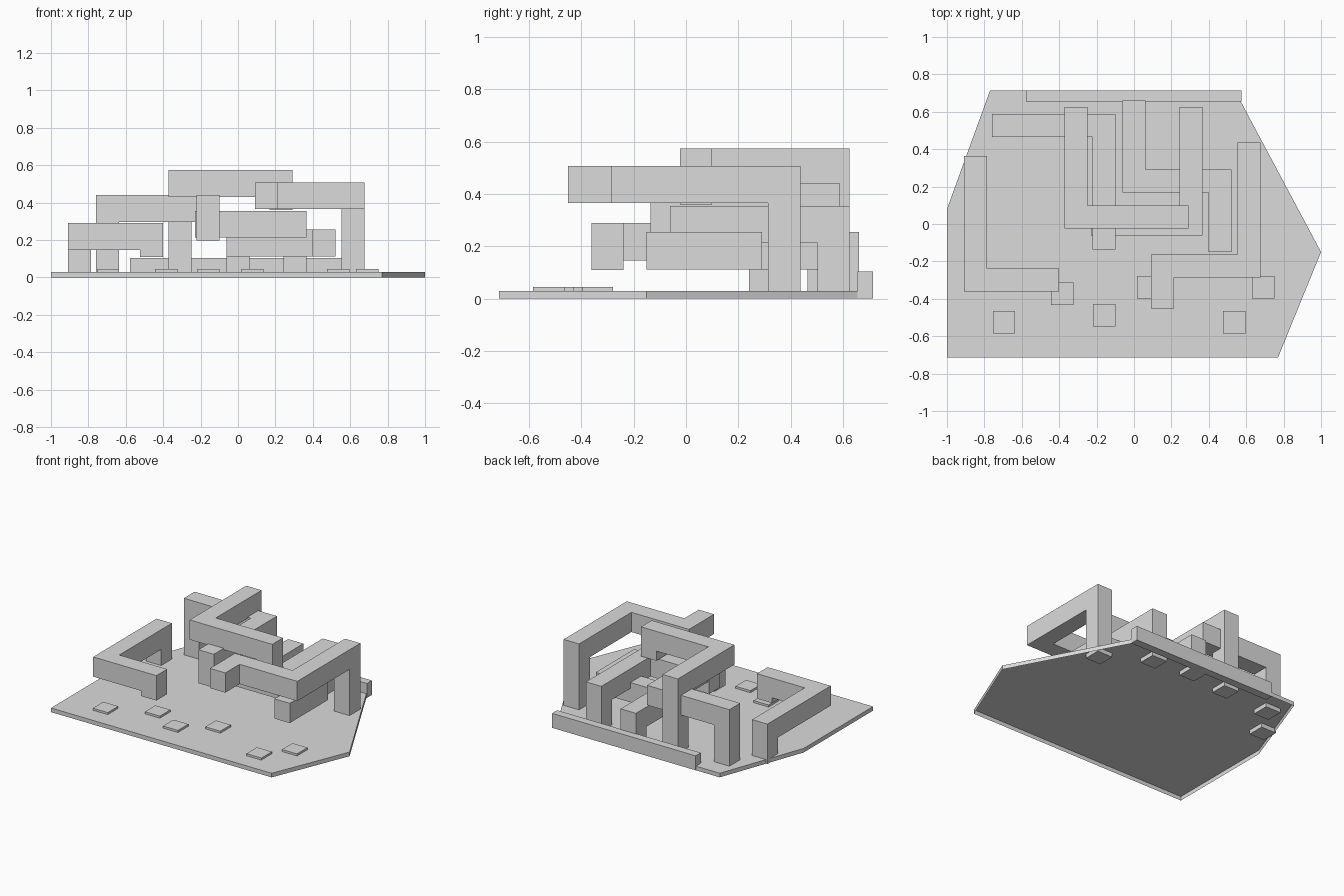
import bpy
import bmesh
from mathutils import Vector

cube = bpy.data.objects.get("Cube")
if cube:
    bpy.data.objects.remove(cube, do_unlink=True)

GROUND = 0.03     # top of the ground sheet
HALF = 0.0615     # half the width of a beam
BEAM = 0.143      # beam height
PAD = 0.06        # half the width of a pad

grey = bpy.data.materials.new("light grey")
grey.use_nodes = True
grey.diffuse_color = (0.71, 0.71, 0.71, 1)
grey.node_tree.nodes["Principled BSDF"].inputs["Base Color"].default_value = (0.71, 0.71, 0.71, 1)


def finish(name, bm):
    bmesh.ops.recalc_face_normals(bm, faces=bm.faces[:])
    mesh = bpy.data.meshes.new(name)
    bm.to_mesh(mesh)
    bm.free()
    mesh.materials.append(grey)
    obj = bpy.data.objects.new(name, mesh)
    bpy.context.collection.objects.link(obj)


def push(bm, faces, dz):
    """Extrude faces vertically."""
    new = bmesh.ops.extrude_face_region(bm, geom=faces)["geom"]
    verts = [v for v in new if isinstance(v, bmesh.types.BMVert)]
    bmesh.ops.translate(bm, verts=verts, vec=(0, 0, dz))


def quad(bm, x0, x1, y0, y1, z):
    corners = [(x0, y0), (x1, y0), (x1, y1), (x0, y1)]
    return bm.faces.new([bm.verts.new((x, y, z)) for x, y in corners])


def box(name, x0, x1, y0, y1, z0, z1):
    bm = bmesh.new()
    push(bm, [quad(bm, x0, x1, y0, y1, z0)], z1 - z0)
    finish(name, bm)


def beam(name, path, top, drop):
    """Bent beam whose path starts on a post; its free end hangs down by drop."""
    z = top - BEAM
    bm = bmesh.new()
    for x, y in path:
        quad(bm, x - HALF, x + HALF, y - HALF, y + HALF, z)
    for p, q in zip(path, path[1:]):
        (x0, x1), (y0, y1) = sorted((p[0], q[0])), sorted((p[1], q[1]))
        sx = HALF if x1 - x0 > y1 - y0 else -HALF
        quad(bm, x0 + sx, x1 - sx, y0 - sx, y1 + sx, z)
    bmesh.ops.remove_doubles(bm, verts=bm.verts[:], dist=0.001)
    push(bm, bm.faces[:], BEAM)
    for (x, y), depth in ((path[0], z), (path[-1], drop)):
        if depth:
            foot = min(bm.faces, key=lambda f: (f.calc_center_median() - Vector((x, y, z))).length)
            push(bm, [foot], -depth)
    bmesh.ops.dissolve_limit(bm, angle_limit=0.01, verts=bm.verts[:], edges=bm.edges[:])
    finish(name, bm)


# Ground sheet: a six-sided top with a skirt, open underneath
outline = [(-1, -0.714), (0.77, -0.714), (1, -0.15), (0.54, 0.713), (-0.77, 0.713), (-1, 0.08)]
bm = bmesh.new()
underside = bm.faces.new([bm.verts.new((x, y, 0)) for x, y in outline])
push(bm, [underside], GROUND)
bottom = [f for f in bm.faces if f.calc_center_median().z < 0.001]
bmesh.ops.delete(bm, geom=bottom, context="FACES_ONLY")
finish("ground_sheet", bm)

# Low wall along the rear edge
box("rear_wall", -0.578, 0.574, 0.656, 0.714, 0, 0.105)

# Bent beams: path from post to free end, top height, end drop
beam("left_beam", [(-0.847, 0.303), (-0.847, -0.3), (-0.463, -0.3)], 0.29, 0.038)
beam("rear_left_beam", [(-0.698, 0.526), (-0.16, 0.526), (-0.16, -0.075)], 0.44, 0.10)
beam("top_beam", [(-0.31, 0.563), (-0.31, 0.038), (0.23, 0.038)], 0.573, 0.07)
beam("middle_beam", [(0.304, 0.563), (0.304, 0.0), (-0.168, 0.0)], 0.355, 0)
beam("right_beam", [(0.614, 0.375), (0.614, -0.225), (0.152, -0.225), (0.152, -0.389)], 0.508, 0)
beam("low_beam", [(0.0, 0.6), (0.0, 0.229), (0.459, 0.229), (0.459, -0.089)], 0.255, 0)

# Low square pads on the open forecourt
for i, (x, y) in enumerate([(-0.695, -0.525), (-0.383, -0.374), (-0.158, -0.488),
                            (0.077, -0.338), (0.537, -0.525), (0.692, -0.338)]):
    box(f"pad_{i + 1}", x - PAD, x + PAD, y - PAD, y + PAD, GROUND, 0.045)
